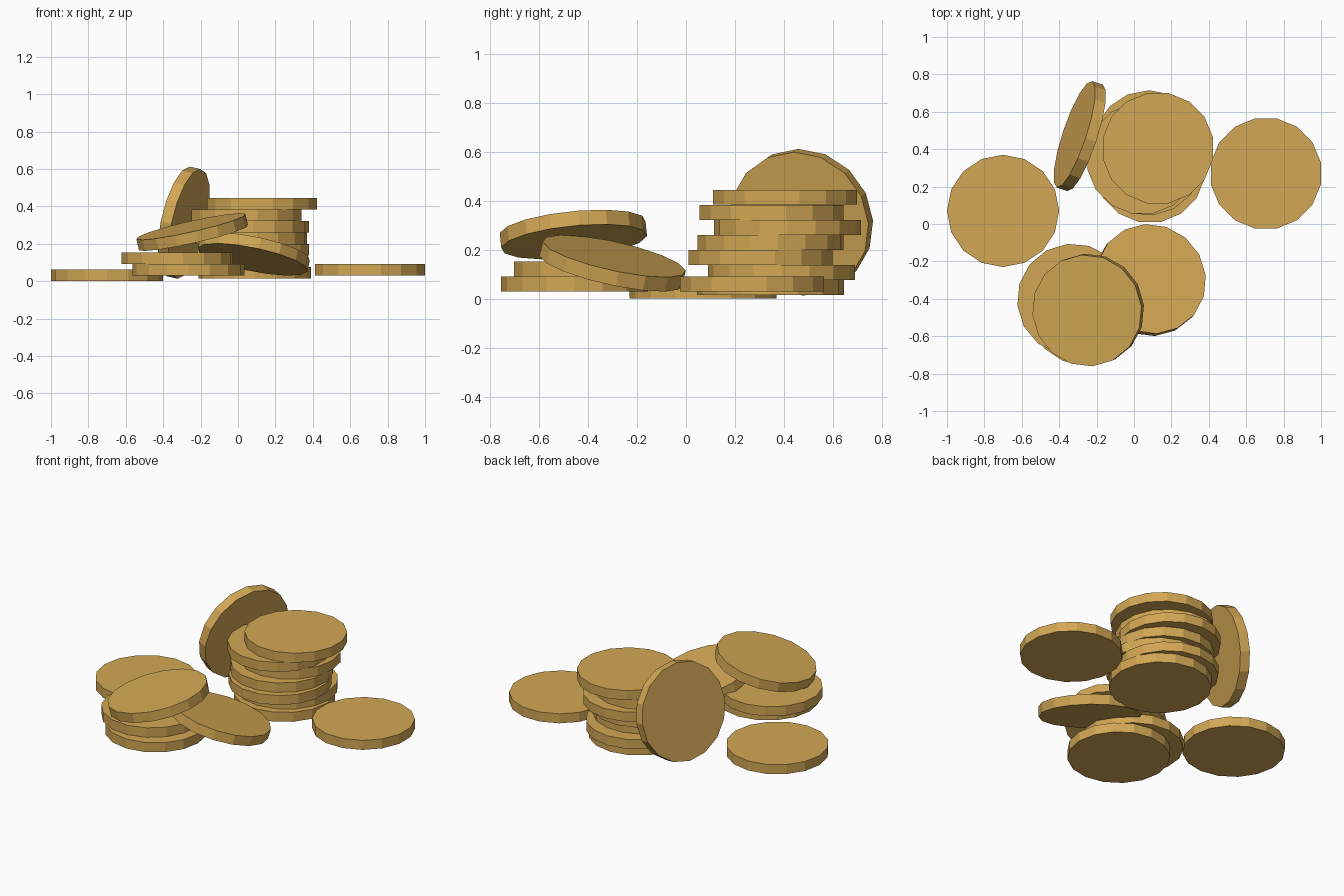
import bpy
import bmesh
from math import radians
from mathutils import Matrix, Vector

RADIUS, THICKNESS, SIDES = 0.3, 0.061, 16
HALF_STEP = 180 / SIDES
UP = Vector((0, 0, 1))

cube = bpy.data.objects.get("Cube")
if cube:
    bpy.data.objects.remove(cube, do_unlink=True)

# Single gold colour
gold = bpy.data.materials.new("gold")
gold.use_nodes = True
color = (0.645, 0.386, 0.089, 1)
gold.diffuse_color = color
gold.node_tree.nodes["Principled BSDF"].inputs["Base Color"].default_value = color


def coin(name, center, spin=0, normal=(0, 0, 1)):
    """A flat-shaded disc facing along normal, spun about its own axis."""
    bm = bmesh.new()
    tilt = UP.rotation_difference(Vector(normal).normalized()).to_matrix().to_4x4()
    bmesh.ops.create_cone(bm, cap_ends=True, segments=SIDES, radius1=RADIUS,
                          radius2=RADIUS, depth=THICKNESS,
                          matrix=tilt @ Matrix.Rotation(radians(spin), 4, "Z"))
    mesh = bpy.data.meshes.new(name)
    bm.to_mesh(mesh)
    bm.free()
    mesh.materials.append(gold)
    obj = bpy.data.objects.new(name, mesh)
    obj.location = center
    bpy.context.collection.objects.link(obj)


def stack(name, base, layers):
    """Coins piled from height base, each layer an (x, y, spin)."""
    for i, (x, y, spin) in enumerate(layers):
        coin(f"{name}_{i + 1}", (x, y, base + (i + 0.5) * 0.0615), spin)


# Tall pile at the back
stack("tall_stack_coin", 0.015, [
    (0.09, 0.345, 0),
    (0.075, 0.39, 0),
    (0.085, 0.305, HALF_STEP),
    (0.07, 0.345, 6),
    (0.08, 0.415, 0),
    (0.045, 0.35, HALF_STEP),
    (0.128, 0.405, HALF_STEP),
])

# Short pile at the front
stack("short_stack_coin", 0.03, [(-0.265, -0.455, 0), (-0.325, -0.405, 6)])

# Coins lying alone
coin("loose_right_coin", (-0.7, 0.07, 0.031))
coin("loose_left_coin", (0.705, 0.27, 0.06), HALF_STEP)

# Coins resting at an angle on the piles
coin("tilted_top_coin", (-0.245, -0.46, 0.2625), 5, (-0.225, -0.1, 1))
coin("sliding_coin", (0.085, -0.30, 0.145), 5, (0.205, 0.22, 1))
coin("leaning_coin", (-0.29, 0.47, 0.3125), 4, (-0.93, 0.31, 0.21))
